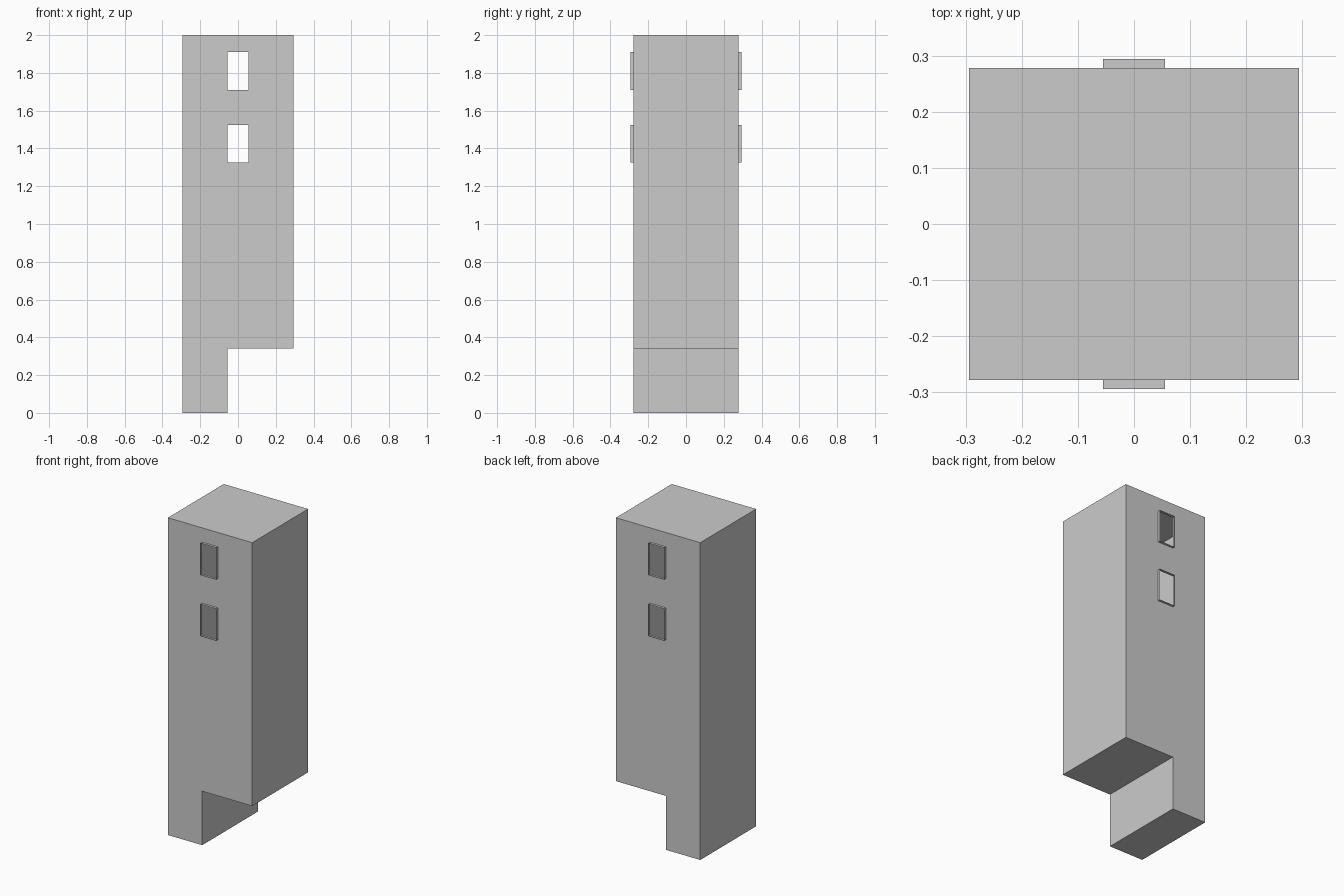
import bpy, bmesh
from mathutils import Vector

if "Cube" in bpy.data.objects:
    bpy.data.objects.remove(bpy.data.objects["Cube"])

DEPTH, LIP = 0.278, 0.016
XS = [-0.294, -0.055, 0.055, 0.294]
ZS = [0, 0.34, 1.325, 1.525, 1.71, 1.91, 2.0]
WINDOW_ROWS = (2, 4)

bm = bmesh.new()

# Front wall: panels laid out on a grid, with the notch left out at the foot
grid = [[bm.verts.new((x, -DEPTH, z)) for x in XS] for z in ZS]
for r in range(len(ZS) - 1):
    for c in range(1 if r == 0 else 3):
        bm.faces.new((grid[r][c], grid[r][c + 1], grid[r + 1][c + 1], grid[r + 1][c]))
bmesh.ops.delete(bm, geom=[v for v in bm.verts if not v.link_faces], context='VERTS')

# Side walls, roof, underside and back wall
ext = bmesh.ops.extrude_face_region(bm, geom=bm.faces[:], use_keep_orig=True)
bmesh.ops.translate(bm, vec=(0, 2 * DEPTH, 0),
                    verts=[g for g in ext["geom"] if isinstance(g, bmesh.types.BMVert)])
bmesh.ops.recalc_face_normals(bm, faces=bm.faces[:])


def is_window(face):
    c = face.calc_center_median()
    return (abs(c.y) > DEPTH - 0.001 and abs(c.x) < 0.01
            and any(ZS[r] < c.z < ZS[r + 1] for r in WINDOW_ROWS))


# Windows: thin lips standing out from the wall, open into the hollow tower
panes = bmesh.ops.extrude_discrete_faces(bm, faces=[f for f in bm.faces if is_window(f)])["faces"]
for f in panes:
    side = 1 if f.calc_center_median().y > 0 else -1
    bmesh.ops.translate(bm, vec=Vector((0, side * LIP, 0)), verts=f.verts[:])
bmesh.ops.delete(bm, geom=panes, context='FACES')

mesh = bpy.data.meshes.new("tower_shell")
bm.to_mesh(mesh)
bm.free()
bpy.context.collection.objects.link(bpy.data.objects.new("tower_shell", mesh))
